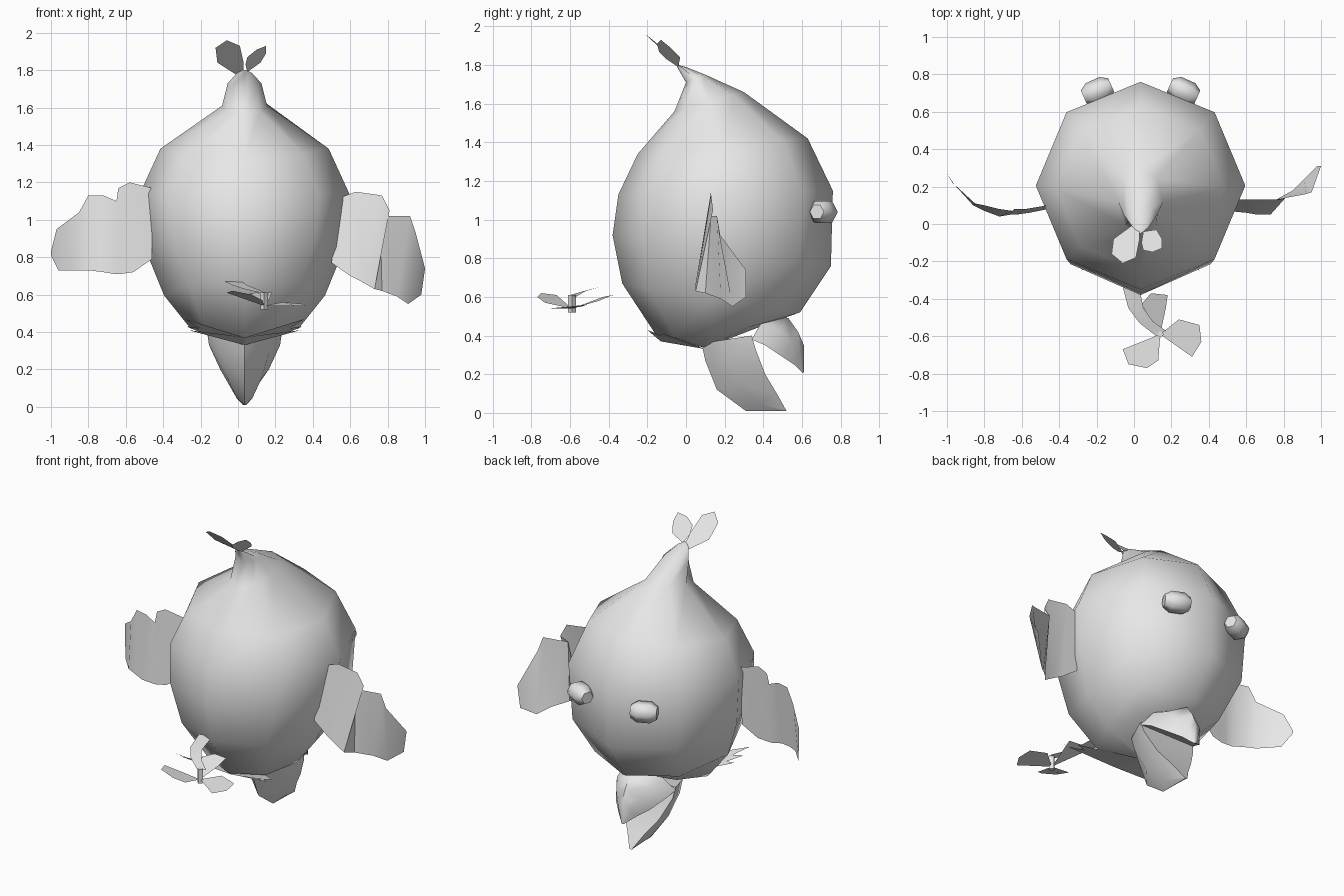
import bpy
import bmesh
from math import sin, cos, pi, radians
from mathutils import Vector

default_cube = bpy.data.objects.get("Cube")
if default_cube:
    bpy.data.objects.remove(default_cube)

# One plain grey for the whole bird
grey = bpy.data.materials.new("light grey")
grey.use_nodes = True
grey.diffuse_color = (.8, .8, .8, 1)
shader = next(n for n in grey.node_tree.nodes if n.type == 'BSDF_PRINCIPLED')
shader.inputs["Base Color"].default_value = (.8, .8, .8, 1)

MIDDLE = .035  # x of the body's plane of symmetry


def finish(name, bm, closed=False):
    """Turn a bmesh into a smooth shaded object."""
    bmesh.ops.remove_doubles(bm, verts=bm.verts, dist=.001)
    if closed:
        bmesh.ops.recalc_face_normals(bm, faces=bm.faces)
    mesh = bpy.data.meshes.new(name)
    bm.to_mesh(mesh)
    bm.free()
    mesh.materials.append(grey)
    part = bpy.data.objects.new(name, mesh)
    bpy.context.collection.objects.link(part)
    bpy.ops.object.select_all(action='DESELECT')
    part.select_set(True)
    bpy.context.view_layer.objects.active = part
    bpy.ops.object.shade_smooth_by_angle(angle=radians(60))
    return part


def loft(name, rings):
    """Skin a row of rings and cap both ends."""
    bm = bmesh.new()
    loops = [[bm.verts.new(p) for p in ring] for ring in rings]
    count = len(loops[0])
    for low, high in zip(loops, loops[1:]):
        for i in range(count):
            j = (i + 1) % count
            bm.faces.new((low[i], low[j], high[j], high[i]))
    bm.faces.new(loops[0])
    bm.faces.new(loops[-1])
    return finish(name, bm, closed=True)


def strip(name, upper, lower):
    """Thin curved sheet between two edges."""
    bm = bmesh.new()
    tops = [bm.verts.new(p) for p in upper]
    bottoms = [bm.verts.new(p) for p in lower]
    for i in range(len(tops) - 1):
        bm.faces.new((tops[i], bottoms[i], bottoms[i + 1], tops[i + 1]))
    return finish(name, bm)


def sheet(name, outline):
    """Single thin polygon."""
    bm = bmesh.new()
    bm.faces.new([bm.verts.new(p) for p in outline])
    return finish(name, bm)


# Body: tilted octagons, each given by its front point, back point and half width
def body_ring(front, back, width):
    ring = []
    for step in range(8):
        angle = step * pi / 4
        blend = (1 - cos(angle)) / 2
        y, z = Vector(front).lerp(Vector(back), blend)
        ring.append((MIDDLE + width * sin(angle), y, z))
    return ring


body_sections = [
    ((.09, .34), (.11, .34), .01),
    ((-.14, .38), (.42, .46), .29),
    ((-.33, .67), (.59, .52), .43),
    ((-.38, .92), (.75, .76), .53),
    ((-.35, 1.13), (.76, 1.15), .56),
    ((-.25, 1.34), (.63, 1.42), .45),
    ((-.06, 1.56), (.3, 1.66), .12),
    ((0, 1.71), (.1, 1.75), .09),
    ((-.04, 1.78), (0, 1.79), .04),
    ((-.05, 1.8), (-.04, 1.8), .01),
]
loft("body", [body_ring(*section) for section in body_sections])


# Beak halves: arched sections from one mouth edge over the ridge to the other
def beak_ring(ridge, edge, width):
    ridge, edge = Vector(ridge), Vector(edge)
    shoulder = edge.lerp(ridge, .6)
    arch = [(-width, edge), (-width * .7, shoulder), (0, ridge),
            (width * .7, shoulder), (width, edge)]
    return [(MIDDLE + x, p.x, p.y) for x, p in arch]


upper_beak = [
    ((.42, .52), (.34, .38), .2),
    ((.53, .49), (.41, .35), .18),
    ((.58, .42), (.5, .29), .12),
    ((.61, .35), (.56, .25), .06),
    ((.61, .21), (.6, .21), .01),
]
lower_beak = [
    ((.08, .36), (.34, .4), .2),
    ((.1, .27), (.36, .33), .19),
    ((.16, .12), (.41, .2), .13),
    ((.31, .01), (.47, .1), .06),
    ((.52, .01), (.52, .01), .01),
]
loft("upper_beak", [beak_ring(*section) for section in upper_beak])
loft("lower_beak", [beak_ring(*section) for section in lower_beak])

# Eyes: six-sided barrels lying along the body's rear faces
for side, name in ((1, "left_eye"), (-1, "right_eye")):
    axis = Vector((side, -.45, 0)).normalized()
    across = axis.cross(Vector((0, 0, 1)))
    centre = Vector((MIDDLE + side * .23, .71, 1.04))
    barrel = []
    for offset, radius in ((-.08, .04), (-.04, .065), (.04, .065), (.08, .04)):
        barrel.append([centre + axis * offset
                       + across * radius * cos(k * pi / 3)
                       + Vector((0, 0, radius * sin(k * pi / 3)))
                       for k in range(6)])
    loft(name, barrel)

# Wings: scalloped upper edge, plain lower edge
strip("left_wing",
      [(.55, .13, 1.12), (.63, .13, 1.15), (.77, .13, 1.13), (.81, .14, 1.05),
       (.76, .13, 1.02), (.92, .16, 1.02), (.95, .17, .93), (1, .31, .74)],
      [(.5, .07, .77), (.6, .06, .7), (.66, .05, .67), (.73, .05, .63),
       (.77, .1, .62), (.85, .18, .59), (.91, .24, .55), (.98, .31, .6)])
strip("right_wing",
      [(-.46, .1, 1.17), (-.58, .08, 1.2), (-.64, .08, 1.17), (-.65, .07, 1.1),
       (-.72, .08, 1.13), (-.8, .1, 1.13), (-.85, .11, 1.04), (-.97, .22, .95),
       (-1, .27, .83)],
      [(-.46, .08, .79), (-.56, .06, .72), (-.63, .05, .71), (-.66, .05, .71),
       (-.72, .04, .72), (-.8, .07, .73), (-.86, .1, .73), (-.96, .21, .73),
       (-1, .27, .81)])

# Crest: two leaves at the tip of the head
sheet("large_crest_leaf",
      [(0, 0, 1.77), (-.11, -.08, 1.84), (-.12, -.16, 1.92), (-.06, -.21, 1.96),
       (.01, -.18, 1.93), (.03, -.08, 1.84), (.03, -.03, 1.79)])
sheet("small_crest_leaf",
      [(.05, -.04, 1.79), (.04, -.1, 1.83), (.05, -.14, 1.87), (.1, -.15, 1.91),
       (.15, -.13, 1.93), (.15, -.08, 1.89), (.12, -.03, 1.84)])

# Feather fan under the body, three fingers on each side
for side, name in ((1, "left_feathers"), (-1, "right_feathers")):
    fan = [(0, .1, .33), (.3, -.12, .41), (.24, -.13, .4), (.31, -.2, .43),
           (.24, -.19, .42), (.32, -.25, .47), (0, -.13, .37)]
    sheet(name, [(MIDDLE + side * x, y, z) for x, y, z in fan])

# Ribbon stem reaching out to the rotor
strip("rotor_stem",
      [(-.07, -.3, .67), (-.03, -.45, .65), (.03, -.53, .63), (.12, -.6, .61)],
      [(.02, -.3, .67), (.05, -.45, .65), (.1, -.52, .63), (.17, -.57, .6)])

# Rotor hub and its three blades
hub = Vector((.14, -.59, 0))
loft("rotor_hub", [[hub + Vector((.02 * cos(k * pi / 2), .02 * sin(k * pi / 2), z))
                    for k in range(4)] for z in (.52, .61)])
blades = {
    "inner_blade": [(.04, -.43, .6), (.09, -.37, .61), (.18, -.38, .61), (.17, -.45, .58)],
    "left_blade": [(.24, -.51, .56), (.35, -.54, .55), (.36, -.63, .54), (.31, -.71, .54)],
    "rear_blade": [(-.06, -.67, .61), (-.03, -.75, .62), (.07, -.77, .6), (.13, -.73, .57)],
}
for name, outline in blades.items():
    sheet(name, [hub + Vector((0, 0, .54))] + outline)
